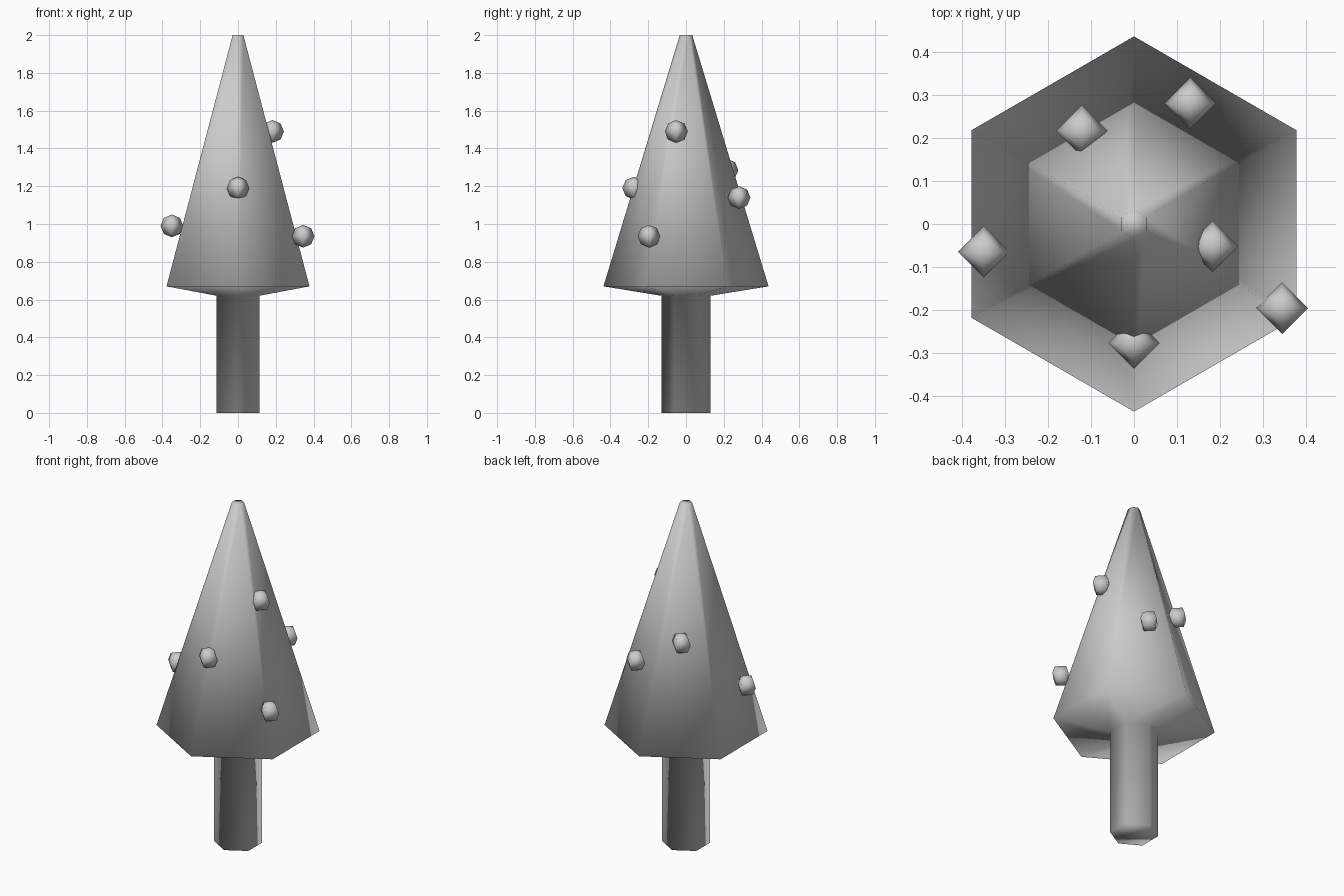
import bpy
import bmesh
from math import pi, sin, cos

# Remove the default cube only
cube = bpy.data.objects.get("Cube")
if cube:
    bpy.data.objects.remove(cube, do_unlink=True)

SIDES = 6
BALL_RADIUS = 0.06

# Single flat colour
grey = bpy.data.materials.new("light_grey")
grey.use_nodes = True
colour = (0.6, 0.6, 0.6, 1)
grey.diffuse_color = colour
grey.node_tree.nodes["Principled BSDF"].inputs["Base Color"].default_value = colour


def finish(name, bm, location=(0, 0, 0)):
    """Turn a bmesh into a smooth shaded object."""
    bmesh.ops.recalc_face_normals(bm, faces=bm.faces)
    for face in bm.faces:
        face.smooth = True
    mesh = bpy.data.meshes.new(name)
    bm.to_mesh(mesh)
    bm.free()
    mesh.materials.append(grey)
    obj = bpy.data.objects.new(name, mesh)
    obj.location = location
    bpy.context.collection.objects.link(obj)
    return obj


def lathe(name, profile):
    """Sweep (radius, height) points around z with a corner facing the front."""
    bm = bmesh.new()
    rings = []
    for radius, z in profile:
        angles = [2 * pi * i / SIDES - pi / 2 for i in range(SIDES)]
        rings.append([bm.verts.new((radius * cos(a), radius * sin(a), z)) for a in angles])
    for low, high in zip(rings, rings[1:]):
        for i in range(SIDES):
            j = (i + 1) % SIDES
            bm.faces.new((low[i], low[j], high[j], high[i]))
    bm.faces.new(rings[0])
    bm.faces.new(rings[-1])
    return finish(name, bm)


# Trunk and foliage cone share one continuous hexagonal surface
lathe("trunk_and_foliage", [(0.13, 0), (0.13, 0.62), (0.437, 0.67), (0.033, 2)])

# Baubles: small four-sided spheres half sunk in the foliage
baubles = {
    "right": (-0.35, -0.065, 0.99),
    "left_low": (0.345, -0.196, 0.935),
    "left_high": (0.183, -0.052, 1.49),
    "front": (0, -0.277, 1.19),
    "back_left": (0.131, 0.281, 1.14),
    "back_right": (-0.122, 0.217, 1.285),
}
for place, location in baubles.items():
    bm = bmesh.new()
    bmesh.ops.create_uvsphere(bm, u_segments=4, v_segments=4, radius=BALL_RADIUS)
    finish("bauble_" + place, bm, location)
